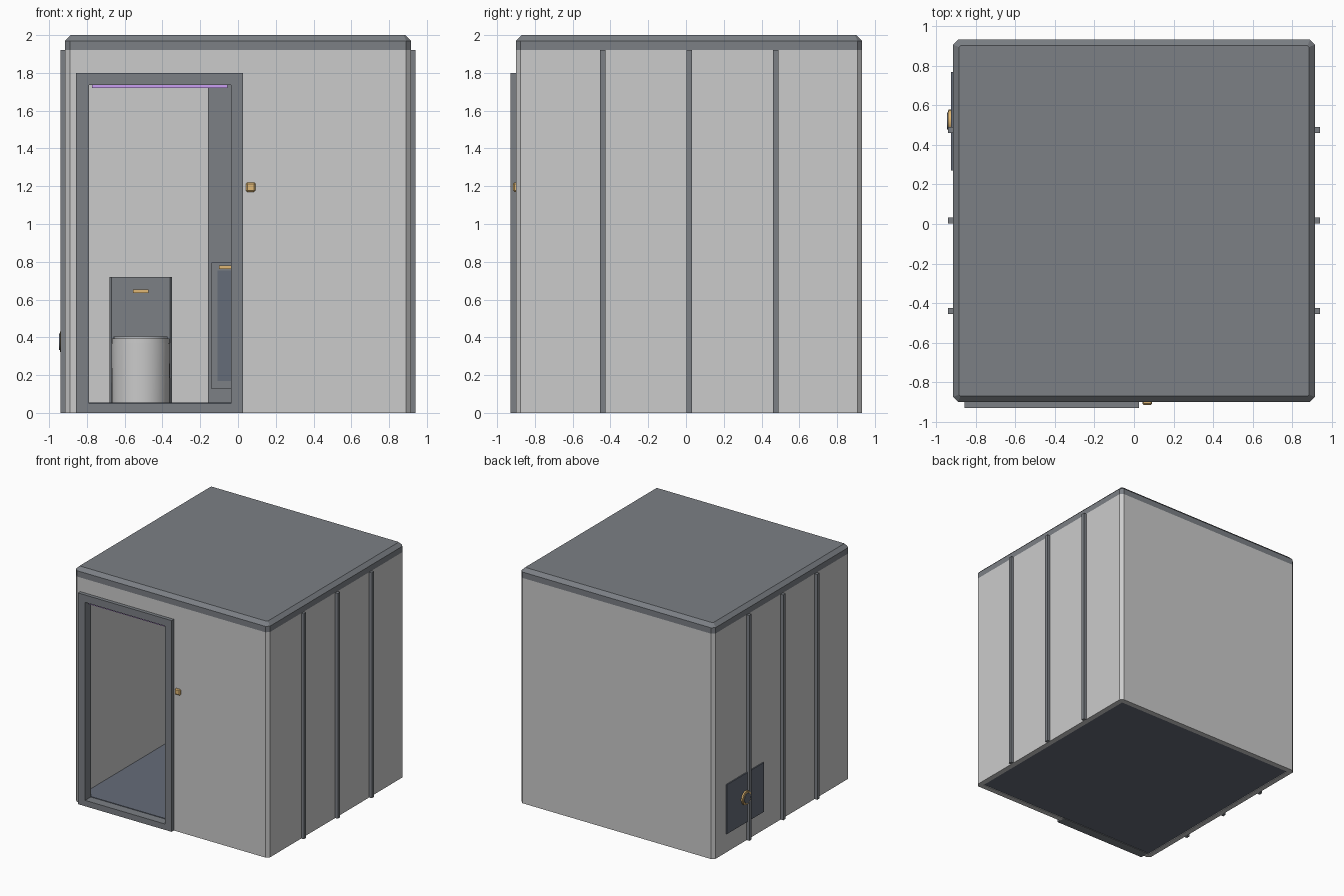
import bpy, bmesh, math
from mathutils import Matrix

if "Cube" in bpy.data.objects:
    bpy.data.objects.remove(bpy.data.objects["Cube"])


def material(name, r, g, b):
    m = bpy.data.materials.new(name)
    m.diffuse_color = (r, g, b, 1)
    m.use_nodes = True
    m.node_tree.nodes["Principled BSDF"].inputs["Base Color"].default_value = m.diffuse_color
    return m


DARK = material("dark_grey", 0.20, 0.215, 0.235)
SLATE = material("slate_blue", 0.13, 0.15, 0.19)
GOLD = material("gold", 0.75, 0.48, 0.18)
GLOW = material("violet_light", 0.60, 0.35, 0.90)


def finish(name, bm, mat=None, smooth=False):
    me = bpy.data.meshes.new(name)
    bmesh.ops.recalc_face_normals(bm, faces=bm.faces)
    bm.to_mesh(me)
    bm.free()
    ob = bpy.data.objects.new(name, me)
    bpy.context.collection.objects.link(ob)
    if mat:
        me.materials.append(mat)
    if smooth:
        bpy.context.view_layer.objects.active = ob
        bpy.ops.object.select_all(action='DESELECT')
        ob.select_set(True)
        bpy.ops.object.shade_smooth_by_angle(angle=math.radians(35))
    return ob


def box(name, x, y, z, mat=None, vert_bevel=0, top_bevel=0, bevel=0):
    """Box from (min, max) ranges with optional chamfers."""
    bm = bmesh.new()
    bmesh.ops.create_cube(bm, size=1)
    for v in bm.verts:
        for i, r in enumerate((x, y, z)):
            v.co[i] = r[0] if v.co[i] < 0 else r[1]

    def chamfer(edges, width):
        bmesh.ops.bevel(bm, geom=edges, offset=width, segments=1, affect='EDGES')

    if vert_bevel:
        chamfer([e for e in bm.edges if abs(e.verts[0].co.z - e.verts[1].co.z) > 1e-4], vert_bevel)
    if top_bevel:
        chamfer([e for e in bm.edges if all(v.co.z > z[1] - 1e-4 for v in e.verts)], top_bevel)
    if bevel:
        chamfer(bm.edges[:], bevel)
    return finish(name, bm, mat)


def cone(name, loc, r1, r2, depth, mat=None, axis='Z', segs=40, bevel=0):
    bm = bmesh.new()
    bmesh.ops.create_cone(bm, cap_ends=True, segments=segs, radius1=r1, radius2=r2, depth=depth)
    if bevel:
        top = [e for e in bm.edges if all(v.co.z > 0 for v in e.verts)]
        bmesh.ops.bevel(bm, geom=top, offset=bevel, segments=2, affect='EDGES')
    if axis == '-X':
        bm.transform(Matrix.Rotation(-math.pi / 2, 4, 'Y'))
    bm.transform(Matrix.Translation(loc))
    return finish(name, bm, mat, smooth=True)


def cut(ob, *cutters):
    bpy.context.view_layer.objects.active = ob
    for c in cutters:
        m = ob.modifiers.new("cut", 'BOOLEAN')
        m.operation, m.solver, m.object = 'DIFFERENCE', 'EXACT', c
        bpy.ops.object.modifier_apply(modifier=m.name)
        bpy.data.objects.remove(c)


# Shell: chamfered hollow walls with a doorway
W, Y0, Y1, T = 0.915, -0.90, 0.932, 0.045
walls = box("walls", (-W, W), (Y0, Y1), (0, 1.92), vert_bevel=0.025)
cut(walls,
    box("room_cutter", (-W + T, W - T), (Y0 + T, Y1 - T), (-0.1, 2.1)),
    box("door_cutter", (-0.855, 0.024), (-1, -0.8), (-0.1, 1.798)))
box("roof", (-W, W), (Y0, Y1), (1.92, 2.0), DARK, vert_bevel=0.025, top_bevel=0.03)
box("floor", (-W + T, W - T), (Y0 + T, Y1 - T), (0.005, 0.055), SLATE)

# Door frame with sill, and light strip under the lintel
frame = box("door_frame", (-0.857, 0.026), (-0.93, -0.85), (0, 1.80), DARK)
cut(frame, box("opening_cutter", (-0.79, -0.037), (-1, -0.8), (0.05, 1.737)))
box("light_strip", (-0.773, -0.055), (-0.91, -0.88), (1.72, 1.737), GLOW)

# Door control beside the frame
box("door_button", (0.042, 0.092), (-0.915, -0.89), (1.17, 1.22), GOLD, bevel=0.007)

# Side ribs
for side, s in (("left", -1), ("right", 1)):
    for i, y in enumerate((-0.44, 0.017, 0.475)):
        box(f"{side}_rib_{i + 1}", tuple(sorted((s * 0.905, s * 0.94))),
            (y - 0.015, y + 0.015), (0, 1.92), DARK)

# Service hatch and port on the left wall
box("service_hatch", (-0.925, -0.905), (0.27, 0.77), (0.16, 0.58), SLATE)
cone("port_ring", (-0.930, 0.52, 0.377), 0.058, 0.058, 0.024, GOLD, '-X', 24, bevel=0.004)
cone("port_cap", (-0.934, 0.52, 0.377), 0.043, 0.043, 0.026, SLATE, '-X', 24)

# Toilet against the back wall
TX, BACK = -0.515, Y1 - T
box("cistern", (TX - 0.165, TX + 0.165), (BACK - 0.16, BACK), (0.05, 0.72), DARK, vert_bevel=0.01)
box("flush_button", (TX - 0.042, TX + 0.042), (BACK - 0.17, BACK - 0.15), (0.635, 0.652), GOLD)
cone("toilet_bowl", (TX, BACK - 0.29, 0.21), 0.152, 0.156, 0.32)
cone("toilet_seat", (TX, BACK - 0.29, 0.387), 0.153, 0.153, 0.036, bevel=0.01)

# Tall storage unit with lower cupboard door
F = BACK - 0.42
box("storage_unit", (-0.16, 0.36), (F, BACK), (0.05, 1.90), DARK)
box("cupboard_door", (-0.14, 0.34), (F - 0.03, F), (0.127, 0.795), DARK)
box("cupboard_panel", (-0.108, 0.308), (F - 0.036, F - 0.02), (0.17, 0.755), SLATE)
box("cupboard_handle", (-0.10, 0.30), (F - 0.05, F - 0.02), (0.762, 0.78), GOLD)
